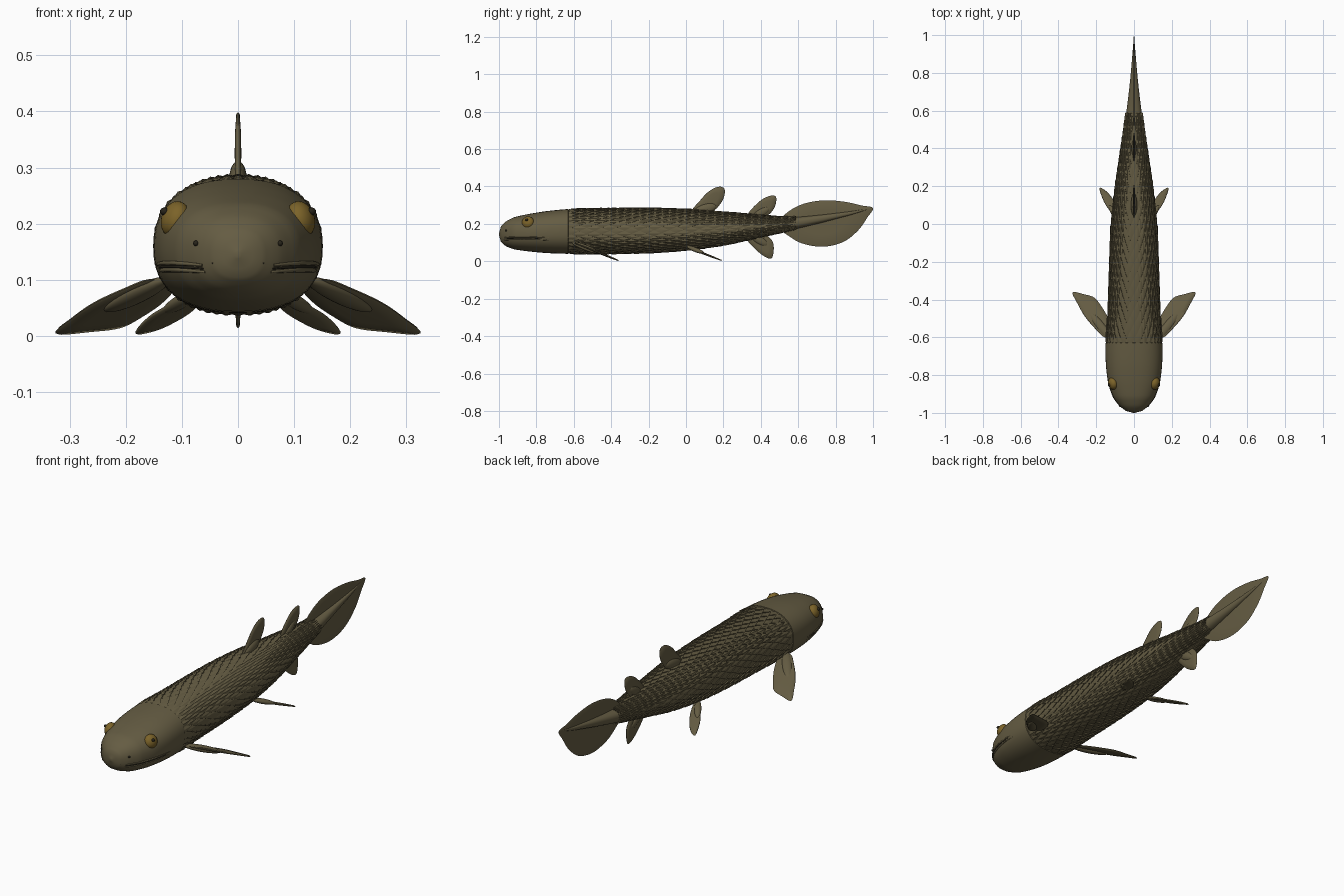
import bpy, bmesh, math
from mathutils import Vector

cube = bpy.data.objects.get("Cube")
if cube:
    bpy.data.objects.remove(cube, do_unlink=True)


def material(name, rgb):
    m = bpy.data.materials.new(name)
    m.use_nodes = True
    m.diffuse_color = (*rgb, 1)
    b = m.node_tree.nodes["Principled BSDF"]
    b.inputs["Base Color"].default_value = (*rgb, 1)
    b.inputs["Roughness"].default_value = 0.7
    return m


OLIVE = material("olive skin", (0.13, 0.108, 0.056))
AMBER = material("amber eye", (0.20, 0.125, 0.022))
DARK = material("dark pupil", (0.02, 0.017, 0.01))


def finish(bm, name, mat, angle=40):
    bmesh.ops.recalc_face_normals(bm, faces=bm.faces)
    me = bpy.data.meshes.new(name)
    bm.to_mesh(me)
    bm.free()
    ob = bpy.data.objects.new(name, me)
    bpy.context.collection.objects.link(ob)
    me.materials.append(mat)
    bpy.ops.object.select_all(action='DESELECT')
    ob.select_set(True)
    bpy.context.view_layer.objects.active = ob
    bpy.ops.object.shade_smooth_by_angle(angle=math.radians(angle))
    return ob


def spline(a, b, c, d, t):
    return 0.5 * (2 * b + (c - a) * t + (2 * a - 5 * b + 4 * c - d) * t * t
                  + (3 * b - a - 3 * c + d) * t ** 3)


# Body profile: y, half width, bottom z, top z
PROFILE = [Vector(p) for p in (
    (-1, .004, .14, .15), (-.99, .042, .105, .185), (-.965, .075, .082, .212),
    (-.92, .108, .065, .235), (-.84, .135, .054, .252), (-.74, .147, .046, .267),
    (-.62, .147, .043, .277), (-.45, .134, .043, .28), (-.2, .127, .048, .282),
    (0, .118, .062, .276), (.2, .097, .088, .262), (.4, .069, .13, .247),
    (.55, .048, .163, .237), (.72, .027, .203, .25), (.88, .012, .245, .269),
    (1, .002, .283, .288))]


def station(y):
    i = 0
    while i < len(PROFILE) - 2 and PROFILE[i + 1][0] < y:
        i += 1
    a, b = PROFILE[i], PROFILE[i + 1]
    t = (y - a[0]) / (b[0] - a[0])
    if i == 0 or i > len(PROFILE) - 3:
        return a.lerp(b, t)
    return spline(PROFILE[i - 1], a, b, PROFILE[i + 2], t)


def skin(y, ang, lift=0.0):
    """Point on the body; ang 0 is the left side, a quarter turn is the back."""
    _, w, lo, hi = station(y)
    c, s = math.cos(ang), math.sin(ang)
    k = 2 / 2.35
    return Vector(((w + lift) * math.copysign(abs(c) ** k, c), y,
                   (lo + hi) / 2 + ((hi - lo) / 2 + lift) * math.copysign(abs(s) ** k, s)))


def loft(name, ys, lift, seg=48):
    bm = bmesh.new()
    rings = [[bm.verts.new(skin(y, math.tau * j / seg, lift(y))) for j in range(seg)]
             for y in ys]
    for r, q in zip(rings, rings[1:]):
        for j in range(seg):
            bm.faces.new((r[j], r[j - 1], q[j - 1], q[j]))
    bm.faces.new(rings[0])
    bm.faces.new(rings[-1])
    return finish(bm, name, OLIVE)


# Head shell with a small step where the scales begin
head_ys = [-1 + .37 * (i / 24) ** 2 for i in range(25)]
loft("head", head_ys + [-.625], lambda y: -.012 if y > -.629 else .003 * (y + 1) / .37)
loft("trunk", [-.66 + 1.66 * i / 50 for i in range(51)], lambda y: -.002)

# Overlapping pointed scales in staggered rows
COLS, ROWS = 30, 30
bm = bmesh.new()
for r in range(ROWS):
    y = -.62 + 1.2 * r / ROWS
    size = .35 + .65 * min(1, station(y)[1] / .12)
    for c in range(COLS):
        a = math.tau * (c + .5 * (r % 2)) / COLS
        da = math.tau / COLS * .52
        h = .007 * size
        front = bm.verts.new(skin(y - .035, a, -.003))
        left, right = (bm.verts.new(skin(y + .008, a + s * da, .25 * h)) for s in (1, -1))
        tip = bm.verts.new(skin(y + .05, a, h))
        mid = bm.verts.new(skin(y + .01, a, .75 * h))
        under = bm.verts.new(skin(y + .044, a, -.004))
        for f in ((front, left, mid), (front, mid, right), (mid, left, tip),
                  (mid, tip, right), (tip, left, under), (tip, under, right)):
            bm.faces.new(f)
finish(bm, "body_scales", OLIVE, 25)


def fin(name, outline, place, thick):
    """Lens-shaped blade from a closed outline; place maps (u, v, offset) to space."""
    pts = [Vector(p) for p in outline]
    n = len(pts)
    rim = [spline(pts[i - 1], pts[i], pts[(i + 1) % n], pts[(i + 2) % n], k / 5)
           for i in range(n) for k in range(5)]
    mid = sum(rim, Vector((0, 0))) / len(rim)
    bm = bmesh.new()
    edge = [bm.verts.new(place(*p, 0)) for p in rim]
    for side in (1, -1):
        prev = edge
        for f, t in ((.96, .5), (.55, .85)):
            ring = [bm.verts.new(place(*mid.lerp(p, f), side * thick * t)) for p in rim]
            for j in range(len(rim)):
                bm.faces.new((prev[j - 1], prev[j], ring[j], ring[j - 1]))
            prev = ring
        hub = bm.verts.new(place(*mid, side * thick))
        for j in range(len(rim)):
            bm.faces.new((prev[j - 1], prev[j], hub))
    finish(bm, name, OLIVE, 60)


def blob(name, at, radii, mat, axis=None):
    """Ellipsoid whose long z axis can be aimed along a direction."""
    bm = bmesh.new()
    bmesh.ops.create_uvsphere(bm, u_segments=24, v_segments=14, radius=1)
    bmesh.ops.scale(bm, vec=radii, verts=bm.verts)
    if axis:
        rot = Vector(axis).to_track_quat('Z', 'Y').to_matrix()
        bmesh.ops.rotate(bm, matrix=rot, verts=bm.verts)
    bmesh.ops.translate(bm, vec=at, verts=bm.verts)
    return finish(bm, name, mat, 60)


# Upright fins on the midline
upright = lambda u, v, o: Vector((o, u, v))
fin("first_dorsal_fin", [(.03, .265), (.075, .325), (.12, .372), (.17, .398), (.205, .388),
                         (.2, .335), (.155, .275), (.09, .25)], upright, .006)
fin("second_dorsal_fin", [(.33, .25), (.395, .322), (.45, .35), (.482, .342),
                          (.472, .285), (.43, .24), (.37, .22)], upright, .006)
fin("anal_fin", [(.32, .13), (.37, .065), (.43, .02), (.462, .022), (.467, .095),
                 (.43, .14), (.37, .16)], upright, .006)
fin("tail_fin", [(.5, .215), (.55, .268), (.63, .308), (.74, .326), (.85, .318), (.94, .298),
                 (1, .285), (.97, .235), (.92, .165), (.84, .103), (.73, .078), (.62, .096),
                 (.55, .135), (.5, .175)], upright, .004)
blob("first_dorsal_lobe", (0, .1, .278), (.016, .028, .065), OLIVE, (0, .9, .3))
blob("second_dorsal_lobe", (0, .4, .258), (.013, .022, .055), OLIVE, (0, .8, .5))
blob("anal_lobe", (0, .39, .115), (.013, .022, .055), OLIVE, (0, .8, -.5))

for s, side in ((1, "left"), (-1, "right")):
    # Fleshy paired fins sloping down and back
    fin(side + "_pectoral_fin",
        [(.11, -.58), (.155, -.6), (.205, -.555), (.26, -.49), (.3, -.42), (.325, -.362),
         (.265, -.372), (.21, -.39), (.17, -.44), (.13, -.51)],
        lambda u, v, o: Vector((s * u, v, .1 - .4 * (v + .6) + o)), .007)
    blob(side + "_pectoral_lobe", (s * .18, -.54, .074), (.024, .015, .095), OLIVE,
         (s * .6, .75, -.3))
    fin(side + "_pelvic_fin",
        [(.06, .02), (.09, .02), (.125, .065), (.16, .12), (.183, .19),
         (.145, .172), (.11, .13), (.08, .08)],
        lambda u, v, o: Vector((s * u, v, .078 - .385 * v + o)), .006)
    blob(side + "_pelvic_lobe", (s * .1, .05, .062), (.016, .012, .06), OLIVE,
         (s * .5, .75, -.3))

    # Eye, pupil and snout pores
    blob(side + "_eye", (s * .112, -.845, .208), (.033, .033, .024), AMBER, (s * .9, -.25, .3))
    blob(side + "_pupil", (s * .131, -.853, .222), (.008, .008, .007), DARK)
    blob(side + "_upper_nostril", (s * .075, -.962, .165), (.005, .006, .005), DARK)
    blob(side + "_lower_nostril", (s * .045, -.981, .13), (.003, .006, .003), DARK)

    # Mouth slit between two soft lips, laid along the head surface
    for part, mat, drop, rad in (("upper_lip", OLIVE, .006, .0045), ("mouth_slit", DARK, 0, .003),
                                 ("lower_lip", OLIVE, -.006, .0045)):
        cu = bpy.data.curves.new(side + "_" + part, 'CURVE')
        cu.dimensions = '3D'
        cu.bevel_depth = rad
        cu.bevel_resolution = 2
        cu.use_fill_caps = True
        sp = cu.splines.new('POLY')
        sp.points.add(15)
        for i, p in enumerate(sp.points):
            y = -.972 + .24 * (i / 15) ** 1.3
            _, w, lo, hi = station(y)
            z = .12 + drop + .004 * math.sin(i / 15 * math.pi)
            rel = min(1, abs(z - (lo + hi) / 2) / ((hi - lo) / 2))
            x = w * (1 - rel ** 2.35) ** (1 / 2.35)
            p.co = (s * x, y, z, 1)
            p.radius = .5 + .5 * math.sin(i / 15 * math.pi)
        ob = bpy.data.objects.new(side + "_" + part, cu)
        bpy.context.collection.objects.link(ob)
        cu.materials.append(mat)
